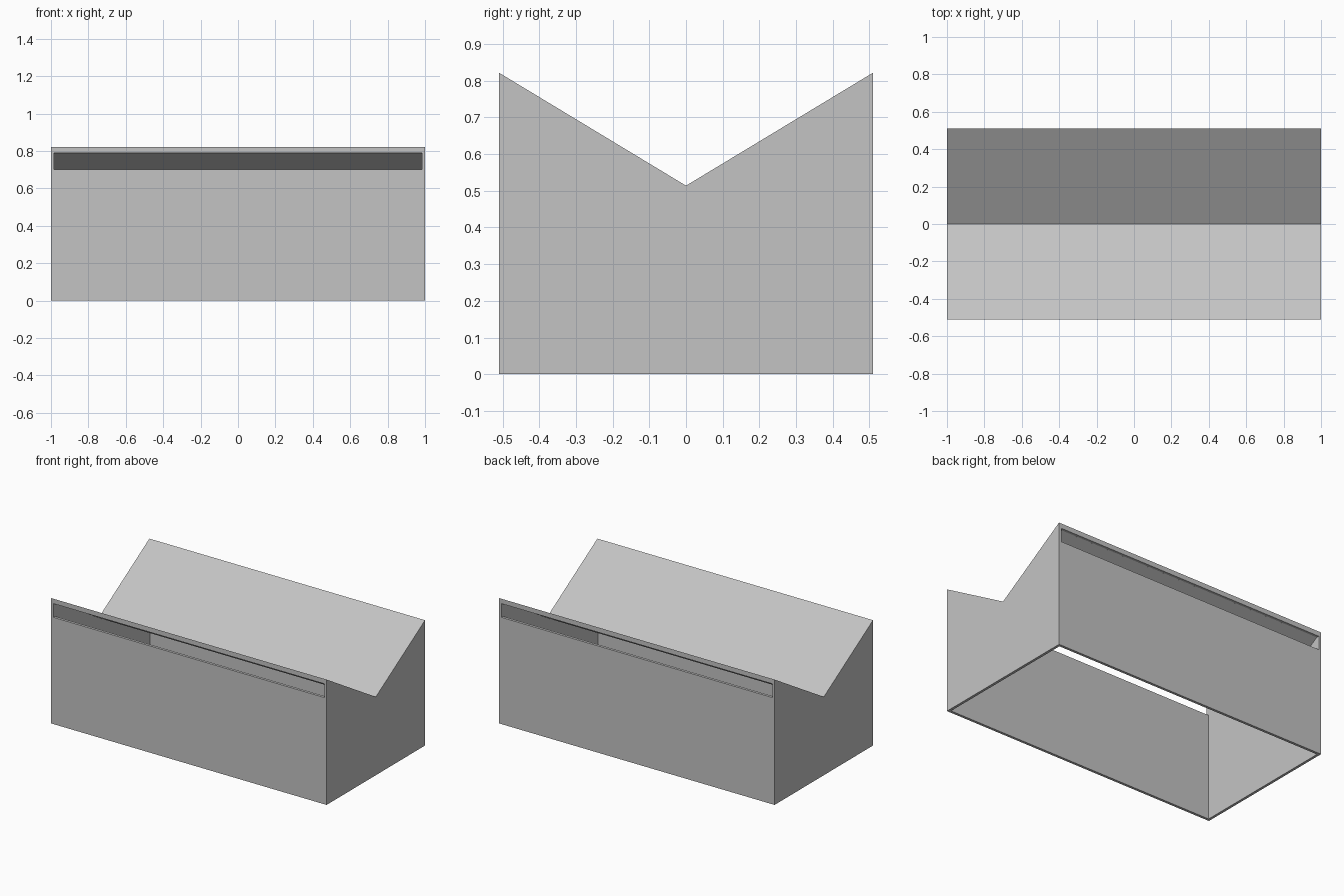
import bpy
import bmesh

if "Cube" in bpy.data.objects:
    bpy.data.objects.remove(bpy.data.objects["Cube"], do_unlink=True)

HALF_X, HALF_Y = 1.0, 0.51      # outer half sizes
EAVE, VALLEY = 0.822, 0.514     # roof heights
WALL = 0.017                    # wall thickness
ROOF = 0.02                     # vertical roof thickness
SLOT_LOW, SLOT_HIGH = 0.70, 0.79

grey = bpy.data.materials.new("plain grey")
grey.use_nodes = True
color = (0.55, 0.55, 0.55, 1.0)
grey.diffuse_color = color
grey.node_tree.nodes["Principled BSDF"].inputs["Base Color"].default_value = color


def prism(name, profile, half_x):
    """Extrude a (y, z) profile along x."""
    bm = bmesh.new()
    face = bm.faces.new([bm.verts.new((-half_x, y, z)) for y, z in profile])
    extruded = bmesh.ops.extrude_face_region(bm, geom=[face])["geom"]
    verts = [g for g in extruded if isinstance(g, bmesh.types.BMVert)]
    bmesh.ops.translate(bm, verts=verts, vec=(2 * half_x, 0, 0))
    bmesh.ops.recalc_face_normals(bm, faces=bm.faces)
    mesh = bpy.data.meshes.new(name)
    bm.to_mesh(mesh)
    bm.free()
    mesh.materials.append(grey)
    obj = bpy.data.objects.new(name, mesh)
    bpy.context.collection.objects.link(obj)
    return obj


def butterfly(half_y, bottom, eave, valley):
    return [(-half_y, bottom), (half_y, bottom), (half_y, eave), (0, valley), (-half_y, eave)]


def cut(obj, cutter):
    cutter.hide_render = True
    mod = obj.modifiers.new("cut", 'BOOLEAN')
    mod.operation = 'DIFFERENCE'
    mod.solver = 'EXACT'
    mod.object = cutter
    bpy.context.view_layer.objects.active = obj
    bpy.ops.object.modifier_apply(modifier=mod.name)
    bpy.data.objects.remove(cutter, do_unlink=True)


# Solid body with inward-sloping roof
shell = prism("building_shell", butterfly(HALF_Y, 0, EAVE, VALLEY), HALF_X)

# Hollow interior, open at the bottom
inner_y = HALF_Y - WALL
slope = (EAVE - VALLEY) / HALF_Y
inner_eave = VALLEY - ROOF + slope * inner_y
cut(shell, prism("interior_cutter",
                 butterfly(inner_y, -0.1, inner_eave, VALLEY - ROOF), HALF_X - WALL))

# Long window slots under both eaves
for side in (-1, 1):
    near, far = side * (inner_y - 0.003), side * (HALF_Y + 0.05)
    cut(shell, prism("slot_cutter",
                     [(near, SLOT_LOW), (far, SLOT_LOW), (far, SLOT_HIGH), (near, SLOT_HIGH)],
                     HALF_X - WALL))
